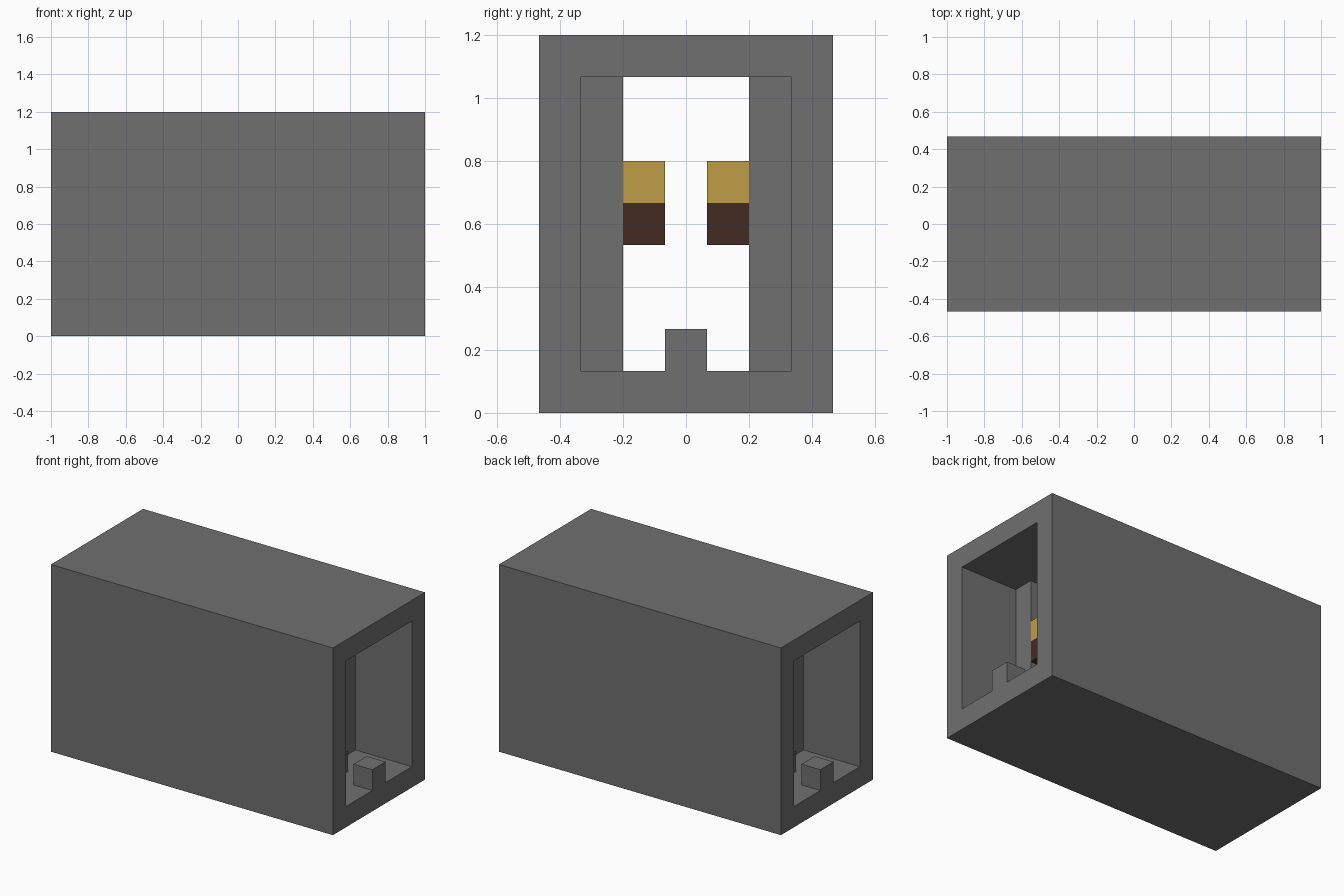
import bpy
import bmesh

U = 2 / 15  # one block of the model

cube = bpy.data.objects.get("Cube")
if cube:
    bpy.data.objects.remove(cube, do_unlink=True)


def material(name, rgb):
    mat = bpy.data.materials.new(name)
    mat.use_nodes = True
    mat.diffuse_color = (*rgb, 1)
    mat.node_tree.nodes["Principled BSDF"].inputs["Base Color"].default_value = (*rgb, 1)
    return mat


stone = material("stone grey", (0.165, 0.16, 0.165))
gold = material("lamp gold", (0.515, 0.337, 0.061))
brown = material("dark wood", (0.054, 0.025, 0.016))


def add_object(name, bm, mat):
    bmesh.ops.recalc_face_normals(bm, faces=bm.faces)
    mesh = bpy.data.meshes.new(name)
    bm.to_mesh(mesh)
    bm.free()
    mesh.materials.append(mat)
    obj = bpy.data.objects.new(name, mesh)
    bpy.context.collection.objects.link(obj)
    return obj


def block(name, x, y, z, mat, height=1):
    """Box one block wide; x and y are its centre, z its base, all in blocks."""
    bm = bmesh.new()
    bmesh.ops.create_cube(bm, size=U)
    for v in bm.verts:
        v.co.z = (z + (height if v.co.z > 0 else 0)) * U
        v.co.x += x * U
        v.co.y += y * U
    return add_object(name, bm, mat)


# Tunnel shell: rectangular frame profile joined from end to end
bm = bmesh.new()


def ring(x, half, low, high):
    corners = [(-half, low), (half, low), (half, high), (-half, high)]
    return [bm.verts.new((x * U, y * U, z * U)) for y, z in corners]


outer = [ring(x, 3.5, 0, 9) for x in (-7.5, 7.5)]
inner = [ring(x, 2.5, 1, 8) for x in (-7.5, 7.5)]
for a, b in (outer, inner, (outer[0], inner[0]), (outer[1], inner[1])):
    for i in range(4):
        j = (i + 1) % 4
        bm.faces.new((a[i], a[j], b[j], b[i]))
add_object("tunnel_shell", bm, stone)

# Wall pillars, each carrying a lamp on a wooden holder
for x in (-4, 0, 4):
    for side, label in ((-1, "right"), (1, "left")):
        block(f"{label}_pillar", x, 2 * side, 1, stone, 7)
        block(f"{label}_lamp_holder", x, side, 4, brown)
        block(f"{label}_lamp", x, side, 5, gold)

# Row of studs along the middle of the floor
for x in range(-7, 8, 2):
    block("floor_stud", x, 0, 1, stone)
